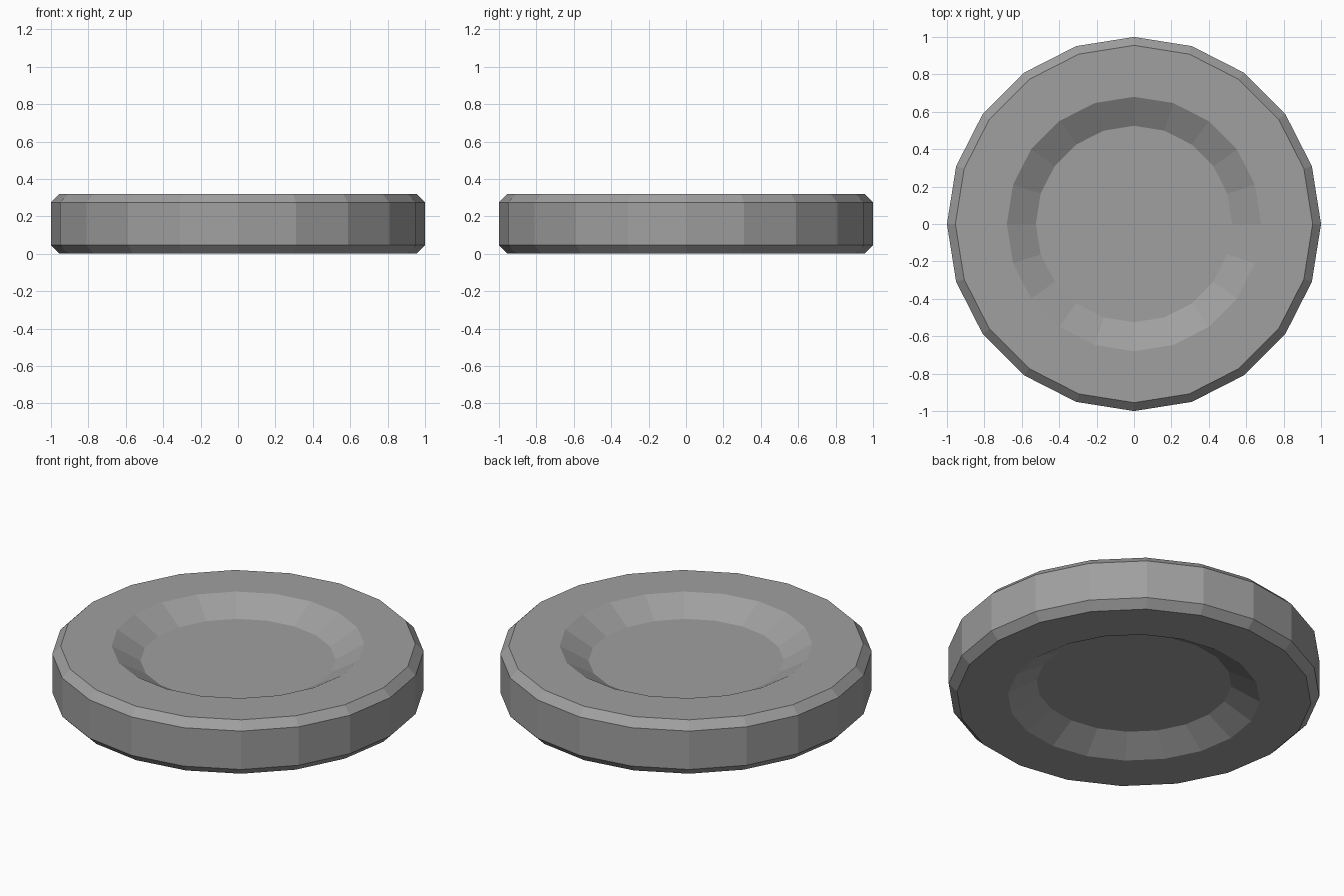
import bpy, bmesh, math

if "Cube" in bpy.data.objects:
    bpy.data.objects.remove(bpy.data.objects["Cube"])

SIDES = 20

# Half cross-section of the disc: (radius, height), from the lower dish up round the rim to the upper dish
profile = [
    (0.525, 0.09), (0.68, 0.0), (0.955, 0.0), (1.0, 0.046),
    (1.0, 0.274), (0.955, 0.32), (0.68, 0.32), (0.525, 0.23),
]

grey = bpy.data.materials.new("plain grey")
grey.diffuse_color = (0.35, 0.35, 0.35, 1.0)
grey.use_nodes = True
grey.node_tree.nodes["Principled BSDF"].inputs["Base Color"].default_value = grey.diffuse_color

# Spin the profile into rings
bm = bmesh.new()
rings = []
for r, z in profile:
    rings.append([bm.verts.new((r * math.cos(2 * math.pi * i / SIDES),
                                r * math.sin(2 * math.pi * i / SIDES), z))
                  for i in range(SIDES)])

for a, b in zip(rings, rings[1:]):
    for i in range(SIDES):
        j = (i + 1) % SIDES
        bm.faces.new((a[i], a[j], b[j], b[i]))

# Flat floors of both dishes
bm.faces.new(list(reversed(rings[0])))
bm.faces.new(rings[-1])
bmesh.ops.recalc_face_normals(bm, faces=bm.faces[:])

mesh = bpy.data.meshes.new("dished_disc")
bm.to_mesh(mesh)
bm.free()
mesh.materials.append(grey)
disc = bpy.data.objects.new("dished_disc", mesh)
bpy.context.collection.objects.link(disc)
